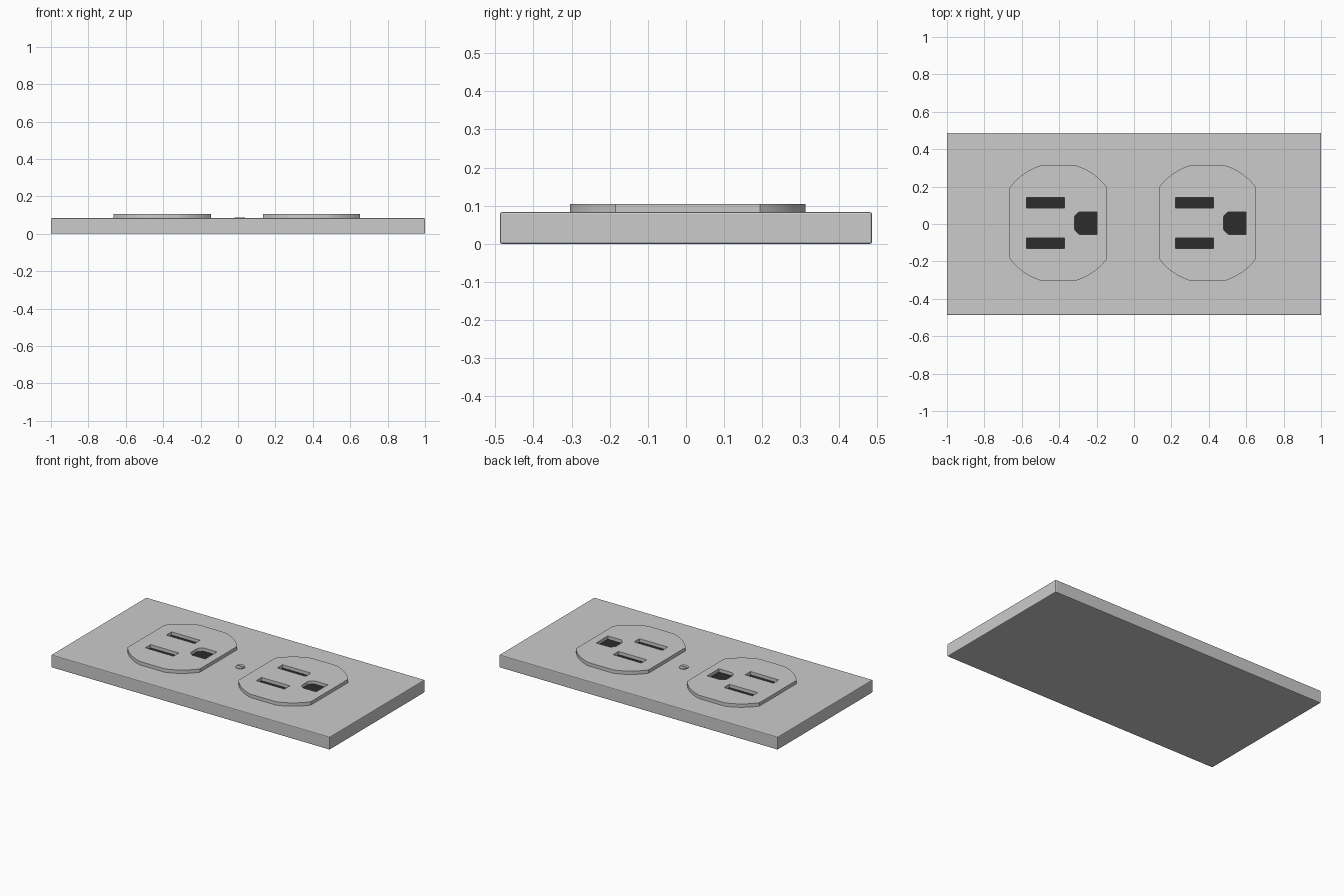
import bpy, bmesh
from math import sin, cos, acos, asin, pi

if "Cube" in bpy.data.objects:
    bpy.data.objects.remove(bpy.data.objects["Cube"])

PLATE_TOP, FACE_TOP = 0.083, 0.105

dark = bpy.data.materials.new("dark")
dark.diffuse_color = (0.025, 0.025, 0.025, 1)
dark.use_nodes = True
dark.node_tree.nodes["Principled BSDF"].inputs["Base Color"].default_value = dark.diffuse_color


def arc(cx, cy, r, a0, a1, n):
    return [(cx + r * cos(a0 + (a1 - a0) * i / n), cy + r * sin(a0 + (a1 - a0) * i / n))
            for i in range(n + 1)]


def rect(x0, x1, y0, y1):
    return [(x0, y0), (x1, y0), (x1, y1), (x0, y1)]


def slab(name, outlines, x, y, z0, z1, mat=None):
    """Extrude filled 2D outlines (inner outlines become holes) from z0 to z1."""
    cu = bpy.data.curves.new(name, 'CURVE')
    cu.dimensions = '2D'
    cu.fill_mode = 'BOTH'
    cu.extrude = (z1 - z0) / 2
    for pts in outlines:
        sp = cu.splines.new('POLY')
        sp.points.add(len(pts) - 1)
        for p, (px, py) in zip(sp.points, pts):
            p.co = (px, py, 0, 1)
        sp.use_cyclic_u = True
    if mat:
        cu.materials.append(mat)
    ob = bpy.data.objects.new(name, cu)
    ob.location = (x, y, (z0 + z1) / 2)
    bpy.context.collection.objects.link(ob)
    bpy.ops.object.select_all(action='DESELECT')
    ob.select_set(True)
    bpy.context.view_layer.objects.active = ob
    bpy.ops.object.convert(target='MESH')
    ob = bpy.context.object
    bm = bmesh.new()
    bm.from_mesh(ob.data)
    bmesh.ops.remove_doubles(bm, verts=bm.verts, dist=1e-5)
    bmesh.ops.recalc_face_normals(bm, faces=bm.faces)
    bm.to_mesh(ob.data)
    bm.free()
    bpy.ops.object.shade_smooth_by_angle(angle=0.4)
    return ob


# wall plate with a fine edge bevel
bpy.ops.mesh.primitive_cube_add(size=1, location=(0, 0, PLATE_TOP / 2))
plate = bpy.context.object
plate.name = "wall_plate"
plate.scale = (2, 0.975, PLATE_TOP)
bpy.ops.object.transform_apply(location=False, rotation=False, scale=True)
bev = plate.modifiers.new("edge", 'BEVEL')
bev.width, bev.segments = 0.005, 2

# receptacle outline: a circle clipped by flats on all four sides
R, HX, HY = 0.322, 0.2605, 0.309
a0, a1 = acos(HX / R), asin(HY / R)
corner = arc(0, 0, R, a0, a1, 10)
outline = (corner + [(-x, y) for x, y in reversed(corner)]
           + [(-x, -y) for x, y in corner] + [(x, -y) for x, y in reversed(corner)])

# two blade slots and a ground hole with a rounded left end
gx, gr, gh = 0.145, 0.068, 0.06
g0, g1 = pi - asin(gh / gr), pi - acos(gh / gr)
end = arc(gx, 0, gr, g0, g1, 5)
ground_hole = [(0.207, gh)] + end + [(x, -y) for x, y in reversed(end)] + [(0.207, -gh)]
holes = [rect(-0.171, 0.032, 0.081, 0.136), rect(-0.171, 0.032, -0.135, -0.08), ground_hole]

for side, cx in (("left", -0.404), ("right", 0.393)):
    slab(side + "_receptacle", [outline] + holes, cx, 0.005, 0.078, FACE_TOP)
    slab(side + "_slot_floors", holes, cx, 0.005, 0.080, 0.084, dark)

# centre screw: base disc plus two half discs leaving a driver slot
SR, gap = 0.028, 0.005
slab("screw_base", [arc(0, 0, SR, 0, 2 * pi * 23 / 24, 23)], 0.01, 0.01, 0.080, 0.0845)
b = asin(gap / SR)
for name, turn in (("screw_half_back", 0), ("screw_half_front", pi)):
    slab(name, [arc(0, 0, SR, turn + b, turn + pi - b, 12)], 0.01, 0.01, 0.084, 0.088)
